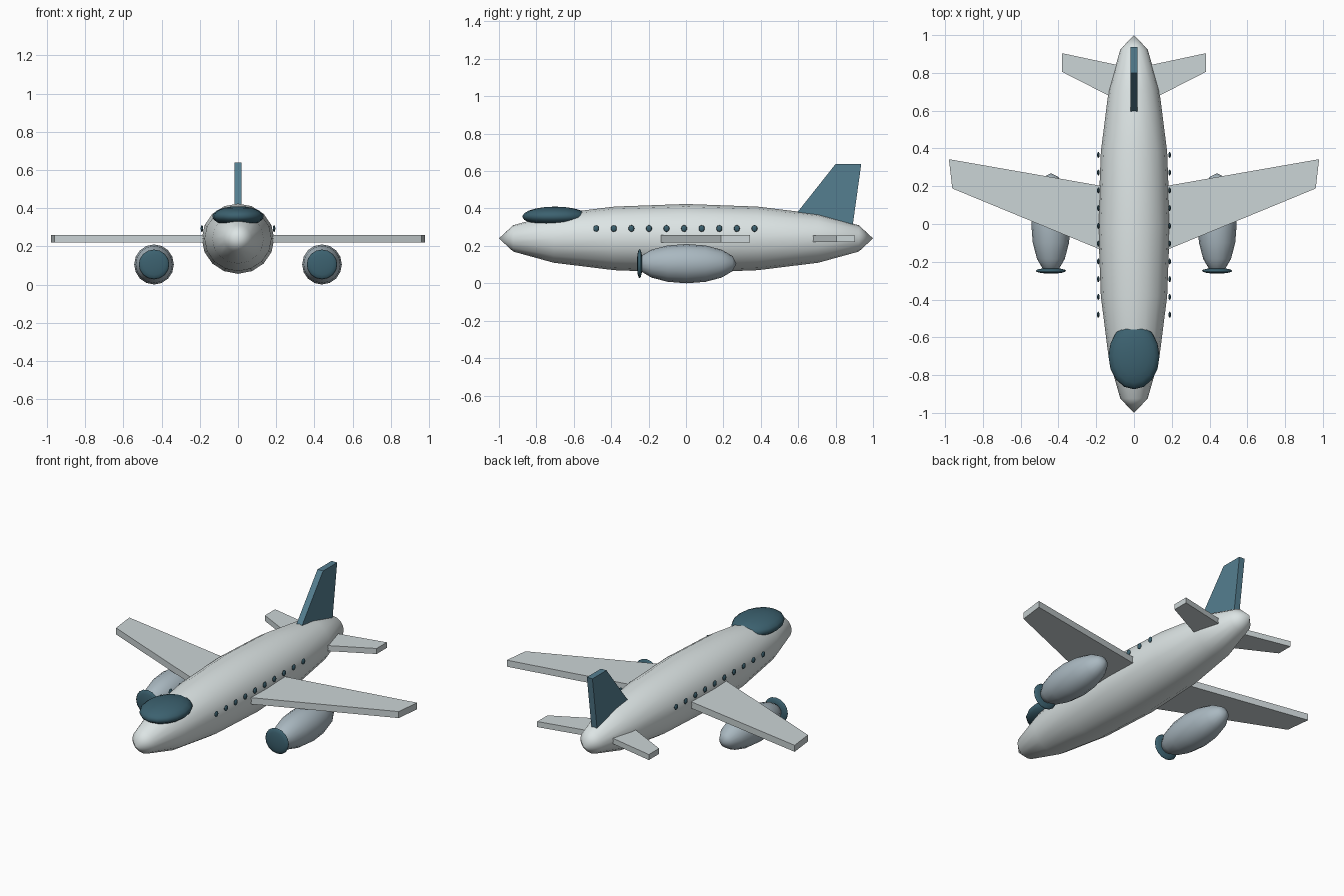
import bpy, bmesh, math
from mathutils import Matrix

if "Cube" in bpy.data.objects:
    bpy.data.objects.remove(bpy.data.objects["Cube"])


def material(name, rgb):
    m = bpy.data.materials.new(name)
    m.diffuse_color = (*rgb, 1)
    m.use_nodes = True
    m.node_tree.nodes["Principled BSDF"].inputs["Base Color"].default_value = m.diffuse_color
    return m


HULL = material("pale_grey", (0.72, 0.78, 0.78))
WING = material("wing_grey", (0.60, 0.66, 0.67))
POD = material("pod_grey", (0.40, 0.48, 0.53))
GLASS = material("dark_teal", (0.045, 0.12, 0.16))
FIN = material("fin_blue", (0.09, 0.21, 0.28))


def add_object(name, bm, mat):
    bmesh.ops.recalc_face_normals(bm, faces=bm.faces[:])
    mesh = bpy.data.meshes.new(name)
    bm.to_mesh(mesh)
    bm.free()
    mesh.materials.append(mat)
    ob = bpy.data.objects.new(name, mesh)
    bpy.context.collection.objects.link(ob)
    return ob


def ellipsoid(name, center, radii, mat, segments=16, rings=8, along_y=True):
    """Smooth stretched sphere, poles along y or z."""
    bm = bmesh.new()
    bmesh.ops.create_uvsphere(bm, u_segments=segments, v_segments=rings, radius=1)
    turn = Matrix.Rotation(math.pi / 2, 4, 'X') if along_y else Matrix()
    bm.transform(Matrix.Translation(center) @ Matrix.Diagonal((*radii, 1)) @ turn)
    for f in bm.faces:
        f.smooth = True
    return add_object(name, bm, mat)


def slab(name, low, high, mat):
    """Flat-sided panel between two matching outlines."""
    bm = bmesh.new()
    a = [bm.verts.new(p) for p in low]
    b = [bm.verts.new(p) for p in high]
    bm.faces.new(a)
    bm.faces.new(b)
    for i in range(len(a)):
        j = (i + 1) % len(a)
        bm.faces.new((a[i], a[j], b[j], b[i]))
    return add_object(name, bm, mat)


# Fuselage and cockpit canopy
ellipsoid("fuselage", (0, 0, 0.24), (0.19, 1.0, 0.184), HULL)
ellipsoid("cockpit_canopy", (0, -0.70, 0.357), (0.135, 0.175, 0.053), GLASS,
          segments=16, rings=10, along_y=False)

# Plan outlines (x, y) for the right-hand side
wing_plan = [(0.14, -0.151), (0.962, 0.188), (0.98, 0.343), (0.14, 0.196)]
tail_plan = [(0.08, 0.652), (0.38, 0.805), (0.38, 0.904), (0.08, 0.84)]

for side, s in (("right", 1), ("left", -1)):
    # Wings and tailplanes
    for part, plan, z0, z1 in (("wing", wing_plan, 0.219, 0.259),
                               ("tailplane", tail_plan, 0.222, 0.256)):
        slab(f"{side}_{part}", [(s * x, y, z0) for x, y in plan],
             [(s * x, y, z1) for x, y in plan], WING)
    # Engine pod with flattened intake disc
    ellipsoid(f"{side}_engine", (s * 0.44, 0.003, 0.105), (0.104, 0.266, 0.105), POD)
    ellipsoid(f"{side}_engine_intake", (s * 0.44, -0.248, 0.105),
              (0.08, 0.015, 0.078), GLASS)
    # Cabin windows
    for i in range(10):
        ellipsoid(f"{side}_window_{i + 1}", (s * 0.189, -0.48 + i * 0.094, 0.293),
                  (0.007, 0.016, 0.018), GLASS, segments=10, rings=6, along_y=False)

# Vertical fin, side outline (y, z)
fin = [(0.58, 0.36), (0.80, 0.638), (0.937, 0.638), (0.89, 0.30)]
slab("tail_fin", [(-0.019, y, z) for y, z in fin], [(0.019, y, z) for y, z in fin], FIN)
